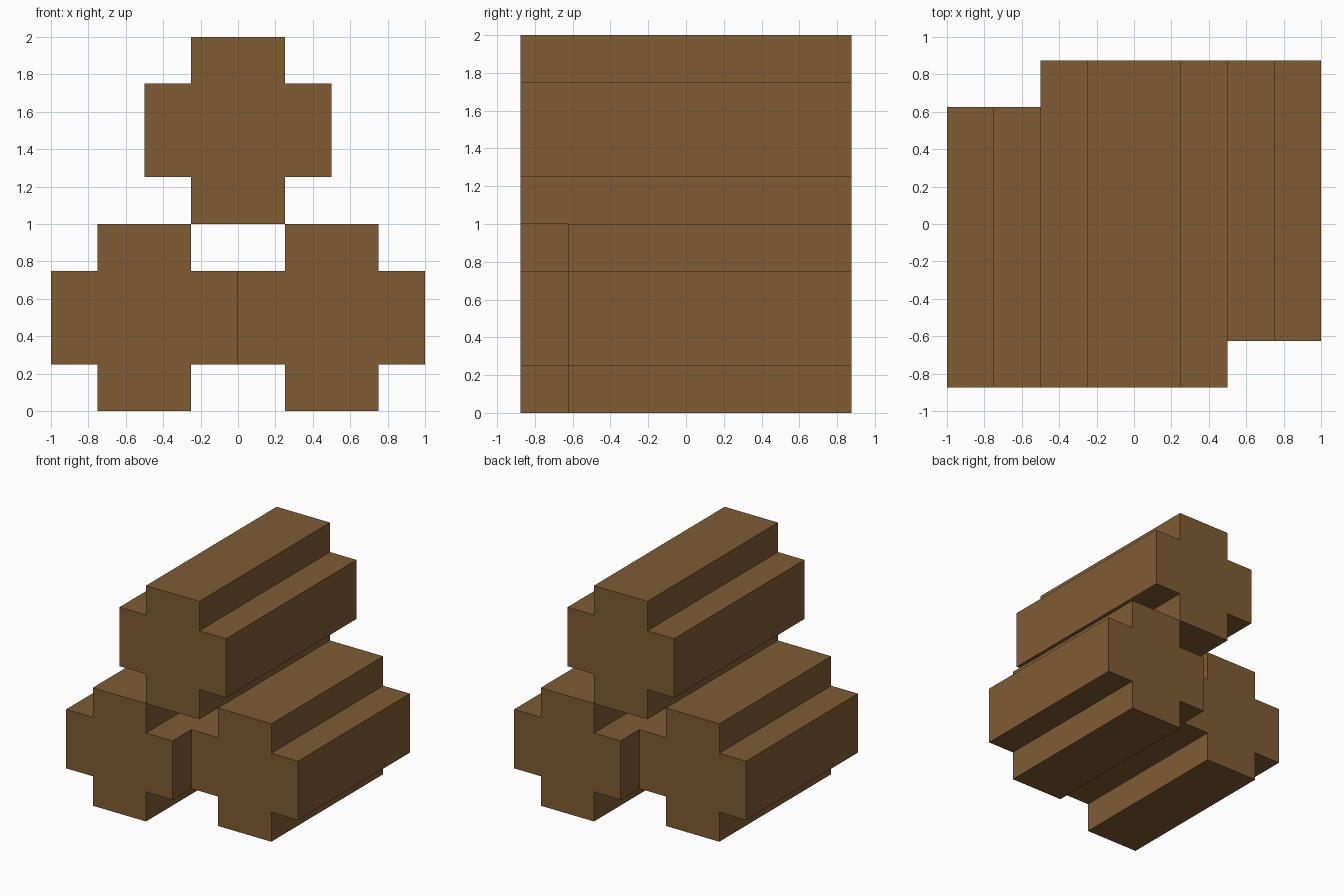
import bpy
import bmesh

if "Cube" in bpy.data.objects:
    bpy.data.objects.remove(bpy.data.objects["Cube"])

bark = bpy.data.materials.new("bark_brown")
bark.diffuse_color = (0.209, 0.107, 0.034, 1.0)
bark.use_nodes = True
bark.node_tree.nodes["Principled BSDF"].inputs["Base Color"].default_value = bark.diffuse_color

# Plus-shaped log cross-section, one unit wide, centred on its axis
A, B = 0.5, 0.25
PROFILE = [(-B, -A), (B, -A), (B, -B), (A, -B), (A, B), (B, B),
           (B, A), (-B, A), (-B, B), (-A, B), (-A, -B), (-B, -B)]


def make_log(name, x, z, y_front, y_back):
    """Extrude the cross-section along y to form one log."""
    bm = bmesh.new()
    cap = bm.faces.new([bm.verts.new((x + px, y_front, z + pz)) for px, pz in PROFILE])
    ext = bmesh.ops.extrude_face_region(bm, geom=[cap], use_keep_orig=True)
    moved = [g for g in ext["geom"] if isinstance(g, bmesh.types.BMVert)]
    bmesh.ops.translate(bm, verts=moved, vec=(0, y_back - y_front, 0))
    bmesh.ops.recalc_face_normals(bm, faces=bm.faces)
    mesh = bpy.data.meshes.new(name)
    bm.to_mesh(mesh)
    bm.free()
    mesh.materials.append(bark)
    obj = bpy.data.objects.new(name, mesh)
    bpy.context.collection.objects.link(obj)
    return obj


# Two lower logs, staggered in depth, with a longer log resting on top
make_log("left_log", -0.5, 0.5, -0.875, 0.625)
make_log("right_log", 0.5, 0.5, -0.625, 0.875)
make_log("top_log", 0.0, 1.5, -0.875, 0.875)
